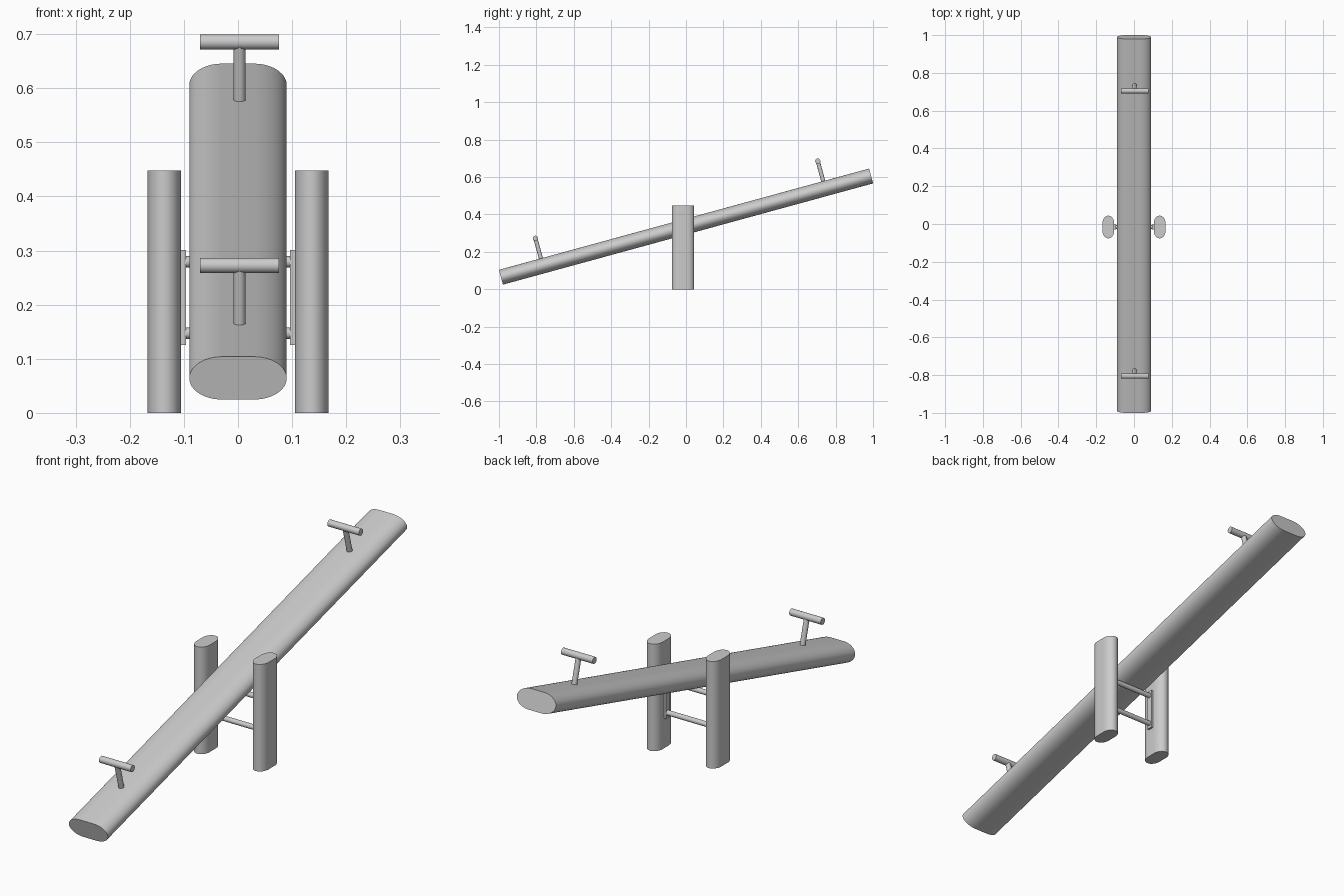
import bpy, bmesh, math
from mathutils import Matrix, Vector

if "Cube" in bpy.data.objects:
    bpy.data.objects.remove(bpy.data.objects["Cube"])

TILT = math.radians(15.3)
FRAME = Matrix.Translation((0, 0, 0.335)) @ Matrix.Rotation(TILT, 4, 'X')


def smooth(obj):
    bpy.ops.object.select_all(action='DESELECT')
    obj.select_set(True)
    bpy.context.view_layer.objects.active = obj
    bpy.ops.object.shade_smooth_by_angle(angle=math.radians(35))


def rounded_bar(name, half_w, half_t, flat, length, matrix):
    """Flattened round section in local XY, extruded along local Z, centred."""
    pts = []
    n = 12
    for q in range(4):
        for i in range(n + 1):
            a = math.pi / 2 * (q + i / n)
            side = 1 if q in (0, 3) else -1
            pts.append((side * flat + (half_w - flat) * math.cos(a), half_t * math.sin(a)))
    bm = bmesh.new()
    face = bm.faces.new([bm.verts.new((x, y, -length / 2)) for x, y in pts])
    ext = bmesh.ops.extrude_face_region(bm, geom=[face])
    top = [v for v in ext['geom'] if isinstance(v, bmesh.types.BMVert)]
    bmesh.ops.translate(bm, verts=top, vec=(0, 0, length))
    bmesh.ops.remove_doubles(bm, verts=bm.verts, dist=1e-5)
    bmesh.ops.recalc_face_normals(bm, faces=bm.faces)
    mesh = bpy.data.meshes.new(name)
    bm.to_mesh(mesh)
    bm.free()
    obj = bpy.data.objects.new(name, mesh)
    bpy.context.collection.objects.link(obj)
    obj.matrix_world = matrix
    smooth(obj)


def rod(name, a, b, radius):
    a, b = Vector(a), Vector(b)
    d = b - a
    bpy.ops.mesh.primitive_cylinder_add(vertices=32, radius=radius, depth=d.length,
                                        location=(a + b) / 2,
                                        rotation=d.to_track_quat('Z', 'Y').to_euler())
    obj = bpy.context.object
    obj.name = name
    smooth(obj)


# Tilted plank
rounded_bar("plank", 0.09, 0.041, 0.03, 2.052, FRAME @ Matrix.Rotation(math.pi / 2, 4, 'X'))

# T-shaped handles standing square to the plank
for label, s in (("low", -0.793), ("high", 0.772)):
    rod(label + "_handle_stem", FRAME @ Vector((0.003, s, 0.02)),
        FRAME @ Vector((0.003, s, 0.152)), 0.011)
    rod(label + "_handle_bar", FRAME @ Vector((-0.07, s, 0.152)),
        FRAME @ Vector((0.076, s, 0.152)), 0.014)

# Posts with bracket plates on their inner faces
Y = -0.016
for label, side in (("left", -1), ("right", 1)):
    m = Matrix.Translation((side * 0.136, Y, 0.224)) @ Matrix.Rotation(math.pi / 2, 4, 'Z')
    rounded_bar(label + "_post", 0.06, 0.031, 0.02, 0.448, m)
    bpy.ops.mesh.primitive_cube_add(size=1, location=(side * 0.101, Y, 0.213))
    plate = bpy.context.object
    plate.name = label + "_bracket"
    plate.scale = (0.01, 0.025, 0.175)

# Cross rods between the posts
for label, z in (("lower", 0.147), ("upper", 0.279)):
    rod(label + "_cross_rod", (-0.107, Y, z), (0.107, Y, z), 0.0105)
